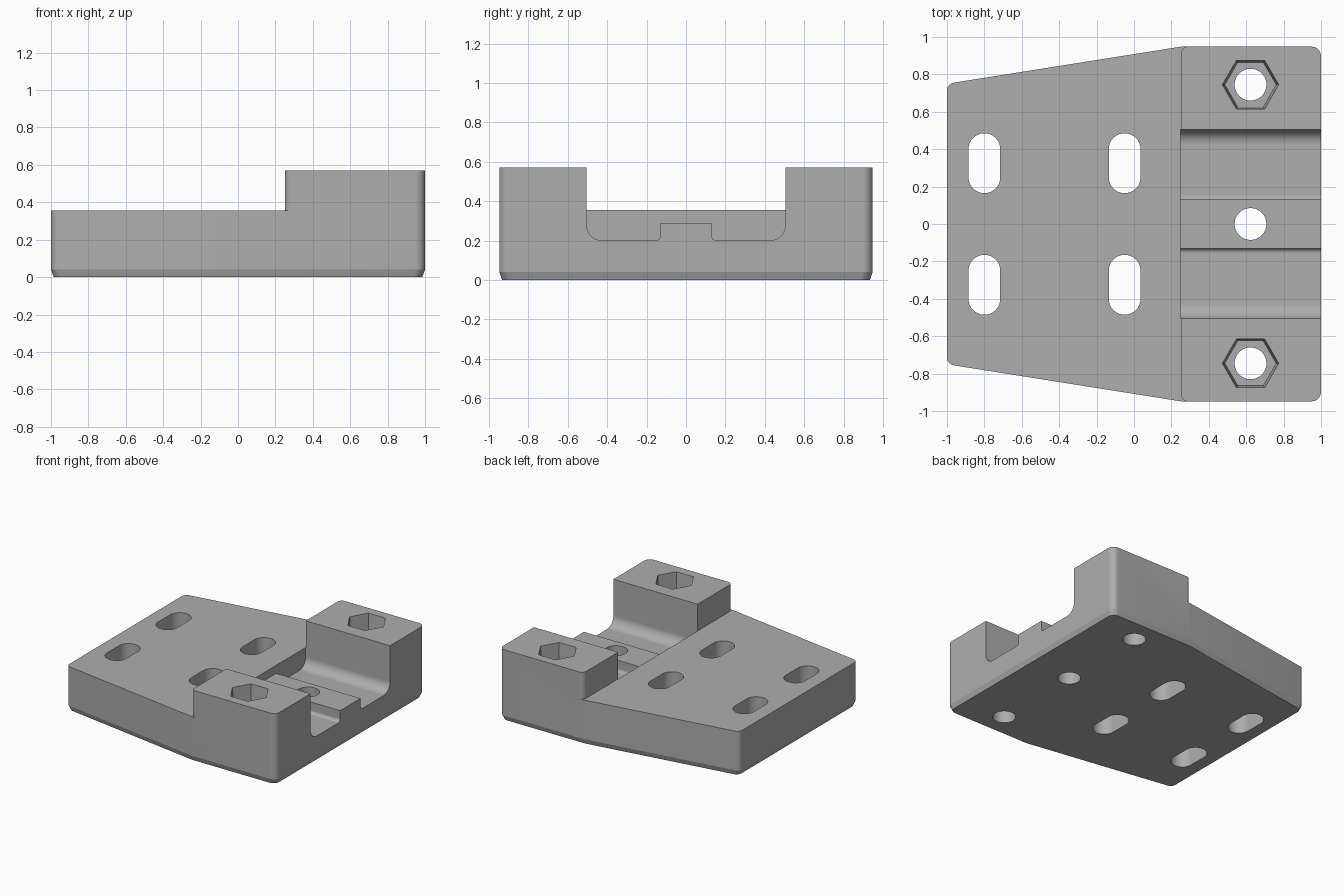
import bpy, bmesh, math
from mathutils import Vector

cube = bpy.data.objects.get("Cube")
if cube:
    bpy.data.objects.remove(cube, do_unlink=True)

PLATE_TOP, BLOCK_TOP, STEP_X, BOLT_X, BOLT_R = 0.355, 0.57, 0.25, 0.623, 0.085

grey = bpy.data.materials.new("plain grey")
grey.use_nodes = True
grey.diffuse_color = (0.42, 0.42, 0.42, 1)
grey.node_tree.nodes["Principled BSDF"].inputs["Base Color"].default_value = grey.diffuse_color


def rounded(corners, segments=8):
    """2D outline from (x, y, radius) corners, each filleted by its radius."""
    out = []
    for i, (x, y, r) in enumerate(corners):
        p = Vector((x, y))
        if r == 0:
            out.append(p)
            continue
        a = (Vector(corners[i - 1][:2]) - p).normalized()
        b = (Vector(corners[(i + 1) % len(corners)][:2]) - p).normalized()
        half = a.angle(b) / 2
        centre = p + (a + b).normalized() * r / math.sin(half)
        start = p + a * r / math.tan(half) - centre
        end = p + b * r / math.tan(half) - centre
        first = math.atan2(start.y, start.x)
        sweep = math.atan2(start.x * end.y - start.y * end.x, start.dot(end))
        for k in range(segments + 1):
            t = first + sweep * k / segments
            out.append(centre + Vector((math.cos(t), math.sin(t))) * r)
    return out


def loft(name, rings):
    """Closed solid through equal-length rings of 3D points."""
    bm = bmesh.new()
    loops = [[bm.verts.new(p) for p in ring] for ring in rings]
    for lo, hi in zip(loops, loops[1:]):
        for i in range(len(lo)):
            bm.faces.new((lo[i - 1], lo[i], hi[i], hi[i - 1]))
    bm.faces.new(loops[0][::-1])
    bm.faces.new(loops[-1])
    bmesh.ops.recalc_face_normals(bm, faces=bm.faces)
    mesh = bpy.data.meshes.new(name)
    bm.to_mesh(mesh)
    bm.free()
    mesh.materials.append(grey)
    obj = bpy.data.objects.new(name, mesh)
    bpy.context.collection.objects.link(obj)
    return obj


def level(outline, z, scale=1):
    return [(p[0] * scale, p[1] * scale, z) for p in outline]


def prism(name, outline, z0, z1):
    return loft(name, [level(outline, z0), level(outline, z1)])


def slot(cx, cy, r, half=0, n=48):
    """Circle, stretched along y into a slot when half > 0."""
    pts = []
    for k in range(n):
        a = 2 * math.pi * (k + 0.5) / n
        shift = half if math.sin(a) > 0 else -half
        pts.append((cx + r * math.cos(a), cy + r * math.sin(a) + shift))
    return pts


# Body: tapered outline with a narrow chamfer around the underside
outline = rounded([(-1, -0.75, 0.045), (STEP_X, -0.948, 0), (1, -0.948, 0.05),
                   (1, 0.948, 0.05), (STEP_X, 0.948, 0), (-1, 0.75, 0.045)])
body = loft("mounting_bracket", [level(outline, 0, 0.985), level(outline, 0.04),
                                 level(outline, BLOCK_TOP)])

# Step that lowers the plate and rounds the inner corners of the blocks
r = 0.04
step = [(-1.2, -1.1), (STEP_X + r, -1.1)]
arc = [(STEP_X + r - r * math.sin(t), 0.949 - r + r * math.cos(t))
       for t in (k * math.pi / 16 for k in range(9))]
step += [(x, -y) for x, y in arc] + arc[::-1] + [(STEP_X + r, 1.1), (-1.2, 1.1)]
cutters = [prism("step_cutter", step, PLATE_TOP, 0.8)]

# Channel between the blocks, with a central rail
channel = rounded([(-0.505, 0.8, 0), (-0.505, 0.2, 0.08), (-0.13, 0.2, 0.025),
                   (-0.13, 0.29, 0), (0.13, 0.29, 0), (0.13, 0.2, 0.025),
                   (0.505, 0.2, 0.08), (0.505, 0.8, 0)])
cutters.append(loft("channel_cutter", [[(x, p.x, p.y) for p in channel]
                                       for x in (STEP_X - 0.001, 1.2)]))

# Bolt holes, nut pockets and adjustment slots
for y in (-0.745, 0, 0.745):
    cutters.append(prism("bolt_cutter", slot(BOLT_X, y, BOLT_R), -0.1, 0.8))
for y in (-0.745, 0.745):
    rings = [[(BOLT_X + rad * math.cos(k * math.pi / 3),
               y + rad * math.sin(k * math.pi / 3), z) for k in range(6)]
             for rad, z in ((0.137, 0.36), (0.151, 0.58))]
    cutters.append(loft("nut_cutter", rings))
for x in (-0.8, -0.05):
    for y in (-0.325, 0.325):
        cutters.append(prism("slot_cutter", slot(x, y, BOLT_R, 0.075), -0.1, 0.8))

# Apply all cuts, then remove the cutters
bpy.ops.object.select_all(action='DESELECT')
bpy.context.view_layer.objects.active = body
body.select_set(True)
for c in cutters:
    c.hide_render = True
    mod = body.modifiers.new("cut", 'BOOLEAN')
    mod.operation, mod.solver, mod.object = 'DIFFERENCE', 'EXACT', c
    bpy.ops.object.modifier_apply(modifier=mod.name)
    bpy.data.objects.remove(c, do_unlink=True)

bpy.ops.object.shade_smooth_by_angle(angle=math.radians(16))
normals = body.modifiers.new("even_shading", 'WEIGHTED_NORMAL')
normals.keep_sharp = True
